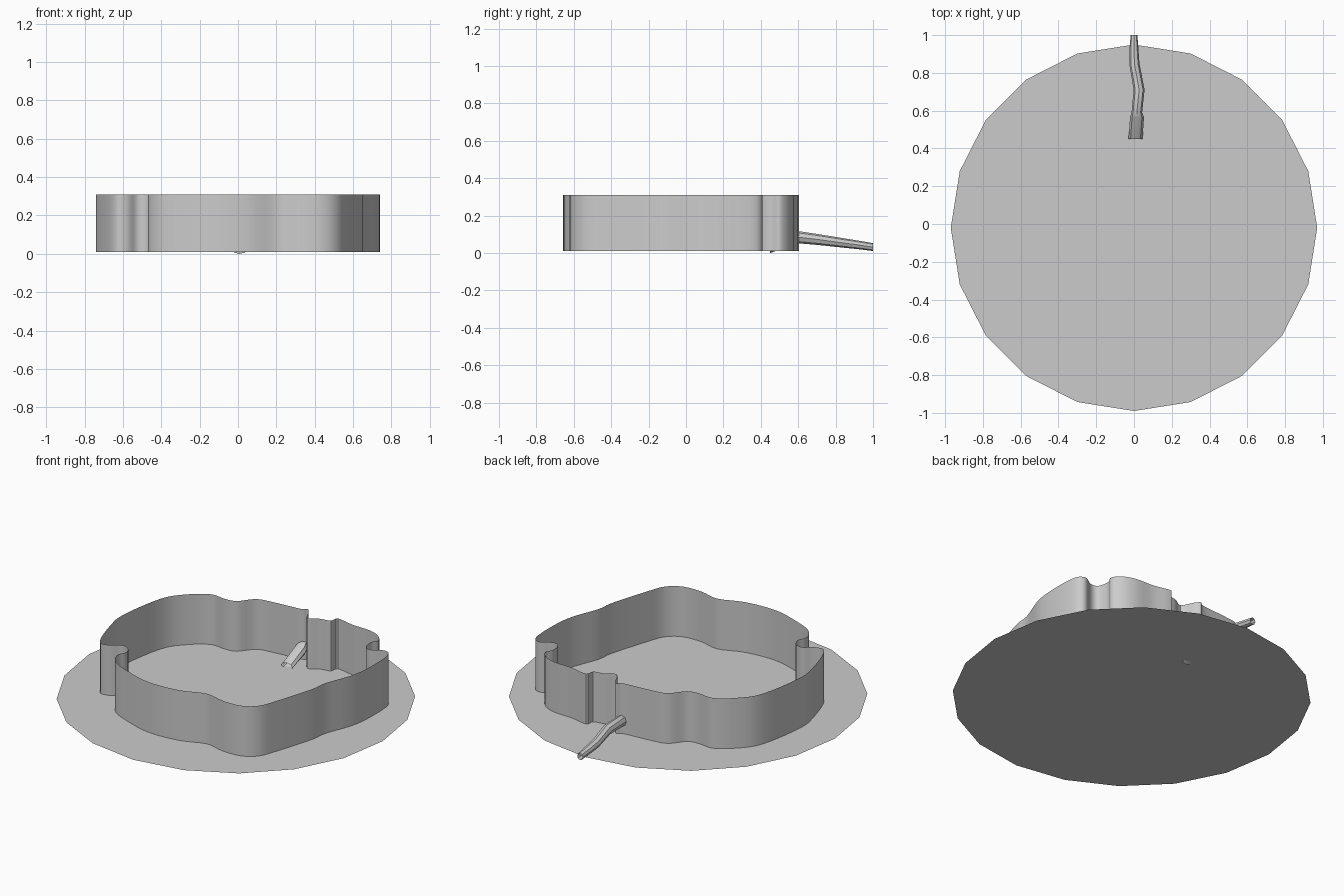
import bpy, bmesh, math
from mathutils import Vector

if "Cube" in bpy.data.objects:
    bpy.data.objects.remove(bpy.data.objects["Cube"])


def finish(name, bm, smooth=False):
    me = bpy.data.meshes.new(name)
    bm.to_mesh(me)
    bm.free()
    ob = bpy.data.objects.new(name, me)
    bpy.context.collection.objects.link(ob)
    if smooth:
        bpy.context.view_layer.objects.active = ob
        ob.select_set(True)
        bpy.ops.object.shade_smooth_by_angle(angle=math.radians(40))
        ob.select_set(False)
    return ob


def bridge(bm, a, b, closed=True):
    n = len(a)
    for i in range(n if closed else n - 1):
        j = (i + 1) % n
        bm.faces.new((a[i], a[j], b[j], b[i]))


def smooth_loop(pts, steps=4):
    # closed Catmull-Rom curve through the points
    p = [Vector(q) for q in pts]
    n, out = len(p), []
    for i in range(n):
        a, b, c, d = p[i - 1], p[i], p[(i + 1) % n], p[(i + 2) % n]
        for k in range(steps):
            t = k / steps
            out.append(0.5 * (2 * b + (c - a) * t + (2 * a - 5 * b + 4 * c - d) * t ** 2
                              + (3 * b - a - 3 * c + d) * t ** 3))
    return out


# flat 20-sided base disc
bm = bmesh.new()
bm.faces.new([bm.verts.new((0.97 * math.cos(i * math.tau / 20),
                            -0.02 + 0.97 * math.sin(i * math.tau / 20), 0.01))
              for i in range(20)])
finish("base_disc", bm)

# thin wavy wall, counter-clockwise from the front
outline = [
    (-.47, -.47), (-.42, -.55), (-.29, -.61), (-.13, -.655), (.06, -.645), (.21, -.595),
    (.33, -.62), (.45, -.615), (.53, -.56), (.575, -.45), (.645, -.22), (.66, -.115),
    (.73, .09), (.735, .345), (.69, .41), (.62, .375), (.575, .385), (.56, .45),
    (.58, .50), (.535, .55), (.46, .575), (.35, .58), (.24, .60), (.225, .555),
    (.16, .54), (.10, .51), (.06, .58), (.035, .605), (.0, .585), (-.17, .57),
    (-.265, .55), (-.335, .47), (-.405, .455), (-.50, .46), (-.605, .385), (-.69, .26),
    (-.738, -.02), (-.72, -.17), (-.65, -.375), (-.58, -.39), (-.525, -.35), (-.475, -.36),
    (-.45, -.41)]
bm = bmesh.new()
loop = smooth_loop(outline)
bridge(bm, *[[bm.verts.new((p.x, p.y, z)) for p in loop] for z in (0.01, 0.31)])
finish("wavy_wall", bm, True)

# bent open pipe through the wall, flaring down to the disc inside
# each section: y, centre x, half width, centre z, half height
sections = [
    (1.0, 0, .018, .032, .021), (.92, 0, .024, .044, .023), (.85, .002, .027, .053, .025),
    (.71, .027, .029, .072, .029), (.59, .015, .028, .086, .033),
    (.565, .016, .037, .076, .032), (.45, .008, .037, .02, .02)]
bm = bmesh.new()
rings = [[bm.verts.new((cx + w * math.cos(k * math.tau / 8), y,
                        cz + h * math.sin(k * math.tau / 8))) for k in range(8)]
         for y, cx, w, cz, h in sections]
for a, b in zip(rings, rings[1:]):
    bridge(bm, a, b)
bmesh.ops.recalc_face_normals(bm, faces=bm.faces)
finish("drain_pipe", bm, True)
